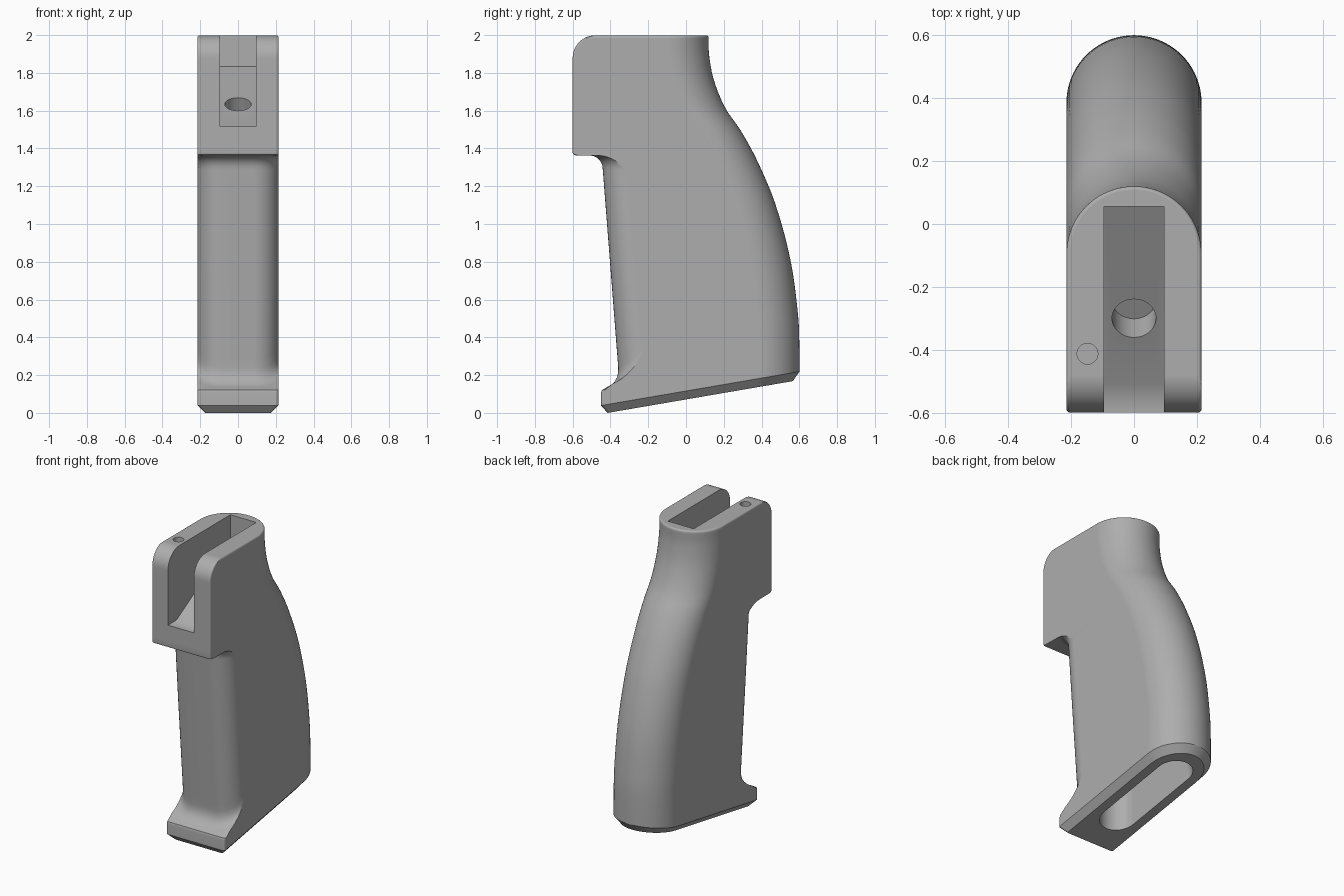
import bpy, bmesh, math
from mathutils import Vector, Matrix

if "Cube" in bpy.data.objects:
    bpy.data.objects.remove(bpy.data.objects["Cube"])

HW = 0.215                                   # half width of the grip

def make_object(name, bm):
    bmesh.ops.recalc_face_normals(bm, faces=bm.faces)
    me = bpy.data.meshes.new(name)
    bm.to_mesh(me)
    bm.free()
    ob = bpy.data.objects.new(name, me)
    bpy.context.collection.objects.link(ob)
    return ob

def loft(bm, rings):
    rows = [[bm.verts.new(p) for p in r] for r in rings]
    n = len(rows[0])
    for a, b in zip(rows, rows[1:]):
        for i in range(n):
            bm.faces.new((a[i], a[(i + 1) % n], b[(i + 1) % n], b[i]))
    bm.faces.new(rows[0])
    bm.faces.new(rows[-1])

# rear edge of the side profile: (z, y), read as a smooth curve
BACK = [(-0.3, .6), (0, .6), (.36, .6), (.52, .593), (.81, .553), (1.11, .472), (1.34, .375),
        (1.5, .287), (1.615, .208), (1.765, .147), (1.9, .122), (2.0, .12), (2.1, .12)]

def back(z):
    i = next(k for k in range(1, len(BACK) - 2) if z <= BACK[k + 1][0] + 1e-6)
    (z0, y0), (z1, y1), (z2, y2), (z3, y3) = BACK[i - 1:i + 3]
    h = z2 - z1
    m1, m2 = (y2 - y0) / (z2 - z0) * h, (y3 - y1) / (z3 - z1) * h
    t = (z - z1) / h
    return ((2*t**3 - 3*t*t + 1) * y1 + (t**3 - 2*t*t + t) * m1
            + (3*t*t - 2*t**3) * y2 + (t**3 - t*t) * m2)

def strap(z):
    return -0.357 - (z - 0.217) * 0.078

def ring(z, f, r, d=0.0, k=0.0, inset=0.0):
    """Horizontal outline: front at f, corner radius r grown by d, round back."""
    hw, b, big = HW - inset, back(z) - inset, r + d
    cx, cy, end = hw - r, f + r, math.acos(r / big)
    f -= d
    half = [(0, f, z)]
    for i in range(11):
        a = -math.pi / 2 + (math.pi / 2 - end) * i / 10
        y = cy + big * math.sin(a)
        half.append((cx + big * math.cos(a), y, z + k * (y - f)))
    for i in range(21):
        a = math.pi / 2 * i / 20
        half.append((hw * math.cos(a), b - hw + hw * math.sin(a), z))
    return half + [(-x, y, zz) for x, y, zz in reversed(half[1:-1])]

# grip body, lofted from the foot up to the head
R = 0.13
rings = [ring(-0.12, -.45, .015), ring(.108, -.45, .015), ring(.122, -.445, .015)]
for z, d in [(.13, .08), (.138, .063), (.15, .043), (.168, .024), (.19, .01), (.215, .003), (.24, 0)]:
    rings.append(ring(z, strap(z), R, d, 0.6))
for i in range(1, 25):
    z = .24 + 1.05 * i / 24
    rings.append(ring(z, strap(z), R, 0, 0.6 * max(0, 1 - i / 14)))
for i in range(1, 8):
    a = math.pi / 2 * i / 7
    rings.append(ring(1.29 + .073 * math.sin(a), strap(1.29), R, .065 * (1 - math.cos(a))))
rings += [ring(1.365, -.586, .012), ring(1.369, -.596, .012), ring(1.379, -.6, .012)]
rings += [ring(1.379 + .501 * i / 14, -.6, .012) for i in range(1, 15)]
for i in range(1, 13):
    a = math.pi / 2 * i / 12
    z = 1.88 + .12 * math.sin(a)
    e = max(0, z - 1.988)
    rings.append(ring(z, -.48 - .12 * math.cos(a), .012, 0, 0,
                      .012 - math.sqrt(max(0, .012**2 - e * e))))
bm = bmesh.new()
loft(bm, rings)

# slanted base with a chamfer
normal = Vector((0, -.171, 1)).normalized()
cut = bmesh.ops.bisect_plane(bm, geom=bm.verts[:] + bm.edges[:] + bm.faces[:], plane_co=(0, -.45, .04),
                             plane_no=normal, clear_inner=True)
edges = [e for e in cut['geom_cut'] if isinstance(e, bmesh.types.BMEdge)]
low = [v for v in bmesh.ops.extrude_edge_only(bm, edges=edges)['geom'] if isinstance(v, bmesh.types.BMVert)]
for v in low:
    y = .075 + (v.co.y - .075) * .49 / .525
    v.co = (v.co.x * .177 / HW, y, .04 + (y + .45) * .18 / 1.05 - .045)
bmesh.ops.contextual_create(bm, geom=list({e for v in low for e in v.link_edges
                                           if all(w in low for w in e.verts)}))
lift = -min(v.co.z for v in bm.verts)
bmesh.ops.translate(bm, verts=bm.verts, vec=(0, 0, lift))
grip = make_object("grip_body", bm)

# cutters
cutters = []
bm = bmesh.new()
side = [(-.7, 1.515), (-.51, 1.515), (.055, 1.835), (.055, 2.1), (-.7, 2.1)]
loft(bm, [[(x, y, z) for y, z in side] for x in (-.095, .095)])
cutters.append(make_object("head_slot_cutter", bm))

def drill(name, centre, radius, depth, tilt):
    bm = bmesh.new()
    m = Matrix.Translation(centre) @ Matrix.Rotation(tilt, 4, 'X')
    bmesh.ops.create_cone(bm, cap_ends=True, segments=40, radius1=radius, radius2=radius,
                          depth=2 * depth, matrix=m)
    cutters.append(make_object(name, bm))

drill("screw_hole_cutter", (0, -.3, 1.634), .07, .12, math.atan2(.32, .565))
drill("pin_hole_cutter", (-.148, -.413, 2), .033, .25, 0)

def stadium(z, y0, y1, r):
    pts = []
    for i in range(34):
        a = math.pi * (i if i < 17 else i - 1) / 16
        pts.append((r * math.cos(a), (y1 - r if i < 17 else y0 + r) + r * math.sin(a), z))
    return pts

bm = bmesh.new()
loft(bm, [stadium(-.1, -.26, .52, .115), stadium(.17, -.26, .485, .115), stadium(1.2, -.26, .2, .115)])
cutters.append(make_object("base_cavity_cutter", bm))

bpy.context.view_layer.objects.active = grip
grip.select_set(True)
for c in cutters:
    mod = grip.modifiers.new(c.name, 'BOOLEAN')
    mod.operation, mod.solver, mod.object = 'DIFFERENCE', 'EXACT', c
    bpy.ops.object.modifier_apply(modifier=mod.name)
    bpy.data.objects.remove(c)

# finish
mat = bpy.data.materials.new("plain_grey")
mat.diffuse_color = (.42, .42, .42, 1)
mat.use_nodes = True
mat.node_tree.nodes["Principled BSDF"].inputs["Base Color"].default_value = mat.diffuse_color
grip.data.materials.clear()
grip.data.materials.append(mat)
bpy.ops.object.shade_smooth_by_angle(angle=math.radians(32))
wn = grip.modifiers.new("weighted_normals", 'WEIGHTED_NORMAL')
wn.keep_sharp = True
